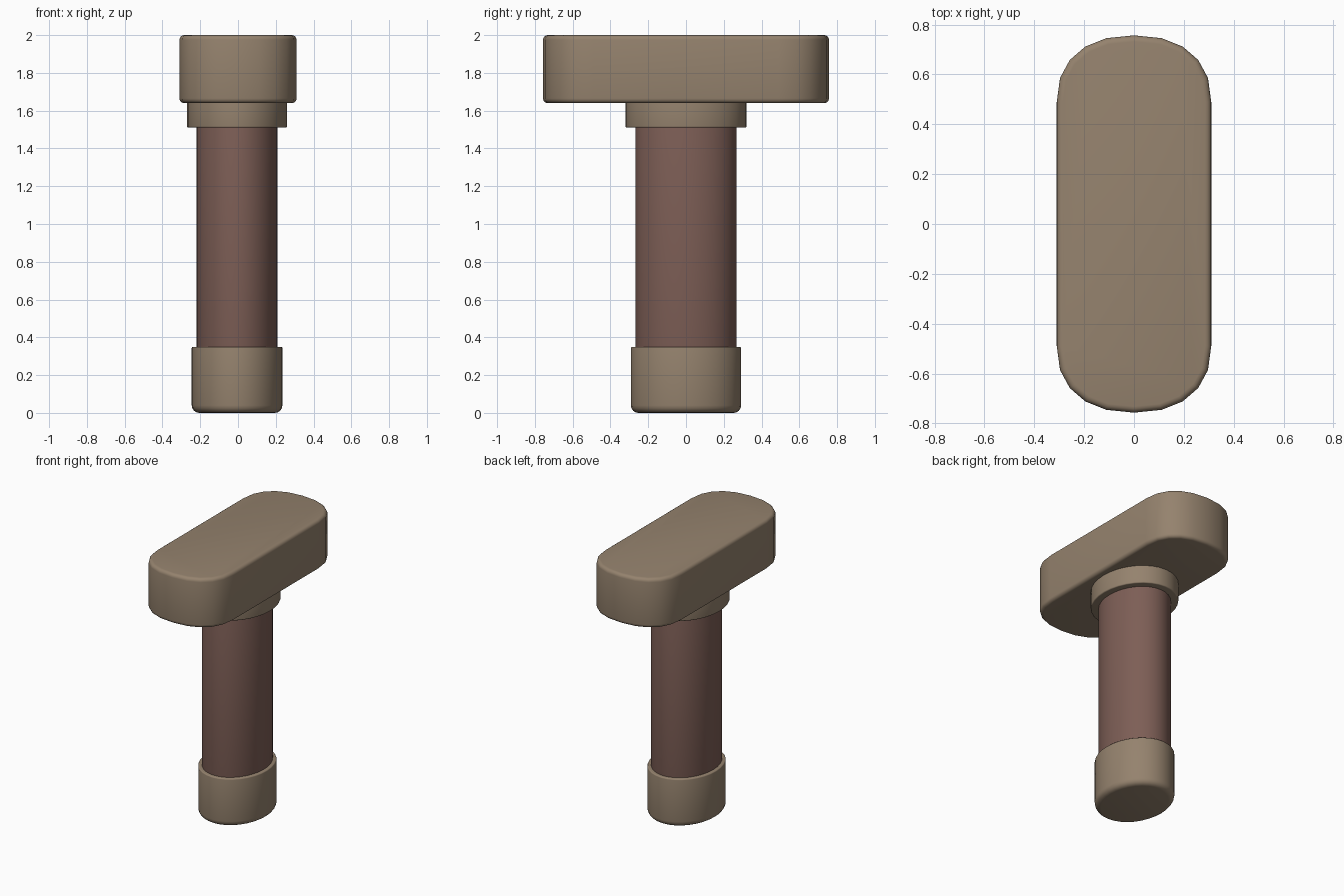
import bpy
import math

old = bpy.data.objects.get("Cube")
if old:
    bpy.data.objects.remove(old, do_unlink=True)


def material(name, colour):
    m = bpy.data.materials.new(name)
    m.use_nodes = True
    m.diffuse_color = (*colour, 1)
    m.node_tree.nodes["Principled BSDF"].inputs["Base Color"].default_value = (*colour, 1)
    return m


tan = material("tan", (0.30, 0.225, 0.155))
brown = material("reddish brown", (0.205, 0.112, 0.092))


def outline(rx, ry, straight, sides, power):
    """Rounded outline: two half ovals joined by straight sides along y."""
    pts = []
    for i in range(sides + 1):
        a = math.pi * i / sides
        c, s = math.cos(a), math.sin(a)
        x = math.copysign(abs(c) ** (2 / power), c) * rx
        pts.append((x, abs(s) ** (2 / power) * ry + straight))
    back = [(-x, -y) for x, y in pts]
    return pts + back if straight else pts[:-1] + back[:-1]


def rounded_prism(name, mat, rx, ry, z0, z1, low, high, x=0, straight=0, sides=16, power=2):
    """Stack of outlines whose lower and upper rims are rounded by radii low and high."""
    steps = 4
    rings = []
    for k in range(steps + 1):
        a = math.pi / 2 * k / steps
        rings.append((low * (1 - math.sin(a)), z0 + low * (1 - math.cos(a))))
    for k in range(steps + 1):
        a = math.pi / 2 * k / steps
        rings.append((high * (1 - math.cos(a)), z1 - high * (1 - math.sin(a))))
    verts, faces = [], []
    for inset, z in rings:
        ring = outline(rx - inset, ry - inset, straight, sides, power)
        verts += [(px + x, py, z) for px, py in ring]
    n = len(ring)
    for r in range(len(rings) - 1):
        for i in range(n):
            j = (i + 1) % n
            faces.append((r * n + i, r * n + j, (r + 1) * n + j, (r + 1) * n + i))
    faces.append(tuple(reversed(range(n))))
    faces.append(tuple(range(len(verts) - n, len(verts))))
    mesh = bpy.data.meshes.new(name)
    mesh.from_pydata(verts, [], faces)
    mesh.materials.append(mat)
    obj = bpy.data.objects.new(name, mesh)
    bpy.context.collection.objects.link(obj)
    bpy.ops.object.select_all(action="DESELECT")
    obj.select_set(True)
    bpy.context.view_layer.objects.active = obj
    bpy.ops.object.shade_smooth_by_angle(angle=math.radians(40))
    return obj


# Handle stack, from the bottom cap to the crossbar
rounded_prism("bottom_cap", tan, 0.24, 0.292, 0, 0.35, 0.04, 0.008, x=-0.005)
rounded_prism("shaft", brown, 0.215, 0.268, 0.3, 1.55, 0.005, 0.005, x=-0.005)
rounded_prism("collar", tan, 0.265, 0.32, 1.51, 1.68, 0.008, 0.005, x=-0.005)
rounded_prism("crossbar", tan, 0.31, 0.267, 1.64, 2.0, 0.025, 0.025,
              straight=0.49, sides=10, power=2.3)
